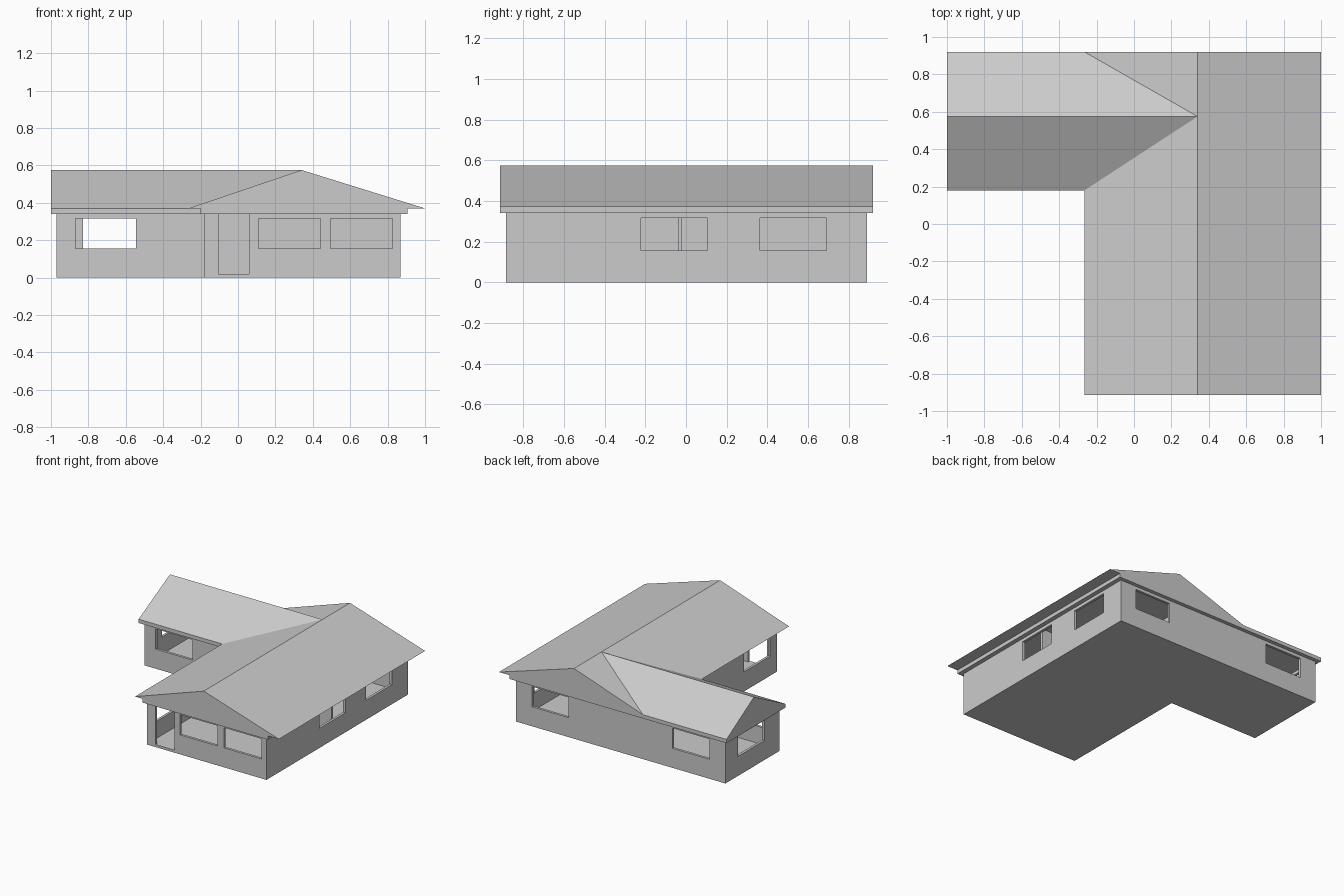
import bpy, bmesh

if "Cube" in bpy.data.objects:
    bpy.data.objects.remove(bpy.data.objects["Cube"])

T = 0.02            # wall thickness
Z0, Z1 = 0.0, 0.34  # wall height range
SILL, HEAD = 0.155, 0.315


def finish(name, bm):
    bmesh.ops.recalc_face_normals(bm, faces=bm.faces)
    me = bpy.data.meshes.new(name)
    bm.to_mesh(me)
    bm.free()
    ob = bpy.data.objects.new(name, me)
    bpy.context.collection.objects.link(ob)
    return ob


def prism(name, profile, to_point, a, b):
    """Extrude a 2D profile from a to b; to_point maps (u, v, depth) to xyz."""
    bm = bmesh.new()
    lo = [bm.verts.new(to_point(u, v, a)) for u, v in profile]
    hi = [bm.verts.new(to_point(u, v, b)) for u, v in profile]
    bm.faces.new(lo)
    bm.faces.new(hi)
    n = len(profile)
    for i in range(n):
        j = (i + 1) % n
        bm.faces.new((lo[i], lo[j], hi[j], hi[i]))
    return finish(name, bm)


def add_box(bm, x0, x1, y0, y1, z0, z1):
    vs = bmesh.ops.create_cube(bm, size=1)["verts"]
    bmesh.ops.scale(bm, vec=(x1 - x0, y1 - y0, z1 - z0), verts=vs)
    bmesh.ops.translate(bm, vec=((x0 + x1) / 2, (y0 + y1) / 2, (z0 + z1) / 2), verts=vs)


def wall(name, axis, a, b, face, openings=()):
    """Straight wall along an axis from a to b, occupying face..face+T, with openings."""
    bm = bmesh.new()

    def piece(s, e, z0, z1):
        if e - s < 1e-4 or z1 - z0 < 1e-4:
            return
        if axis == "x":
            add_box(bm, s, e, face, face + T, z0, z1)
        else:
            add_box(bm, face, face + T, s, e, z0, z1)

    pos = a
    for s, e, z0, z1 in openings:
        piece(pos, s, Z0, Z1)
        piece(s, e, Z0, z0)
        piece(s, e, z1, Z1)
        pos = e
    piece(pos, b, Z0, Z1)
    return finish(name, bm)


def window(s, e):
    return (s, e, SILL, HEAD)


def l_shape(x0, x1, xm, y0, y1, ym):
    return [(xm, y0), (x1, y0), (x1, y1), (x0, y1), (x0, ym), (xm, ym)]


flat = lambda u, v, d: (u, v, d)

# floor plate and ceiling slab whose edge shows as the fascia
prism("floor", l_shape(-0.965, 0.87, -0.178, -0.883, 0.885, 0.213), flat, 0, 0.02)
prism("ceiling_fascia", l_shape(-1.0, 0.905, -0.20, -0.915, 0.92, 0.18), flat, 0.34, 0.37)

# outer walls
wall("front_wall", "x", -0.18 + T, 0.87 - T, -0.885,
     [(-0.105, 0.06, 0.02, Z1), window(0.11, 0.44), window(0.495, 0.825)])
wall("right_wall", "y", -0.885, 0.89, 0.87 - T, [window(-0.22, 0.105), window(0.365, 0.69)])
wall("back_wall", "x", -0.97 + T, 0.87 - T, 0.89 - T, [window(-0.83, -0.505), window(0.41, 0.73)])
wall("wing_end_wall", "y", 0.21, 0.89, -0.97, [window(0.40, 0.73)])
wall("wing_front_wall", "x", -0.97 + T, -0.18 + T, 0.21, [window(-0.87, -0.545)])
wall("inner_side_wall", "y", -0.885, 0.21, -0.18, [window(-0.80, -0.47)])

# room partitions
wall("cross_partition", "x", -0.16, 0.85, -0.04)
wall("long_partition", "y", -0.02, 0.87, 0.245)

# gable roofs of the main block and the side wing
prism("main_roof", [(-0.265, 0.37), (1.0, 0.37), (0.34, 0.575)],
      lambda u, v, d: (u, d, v), -0.915, 0.92)
prism("wing_roof", [(0.18, 0.37), (0.92, 0.37), (0.575, 0.575)],
      lambda u, v, d: (d, u, v), -1.0, 0.34)
